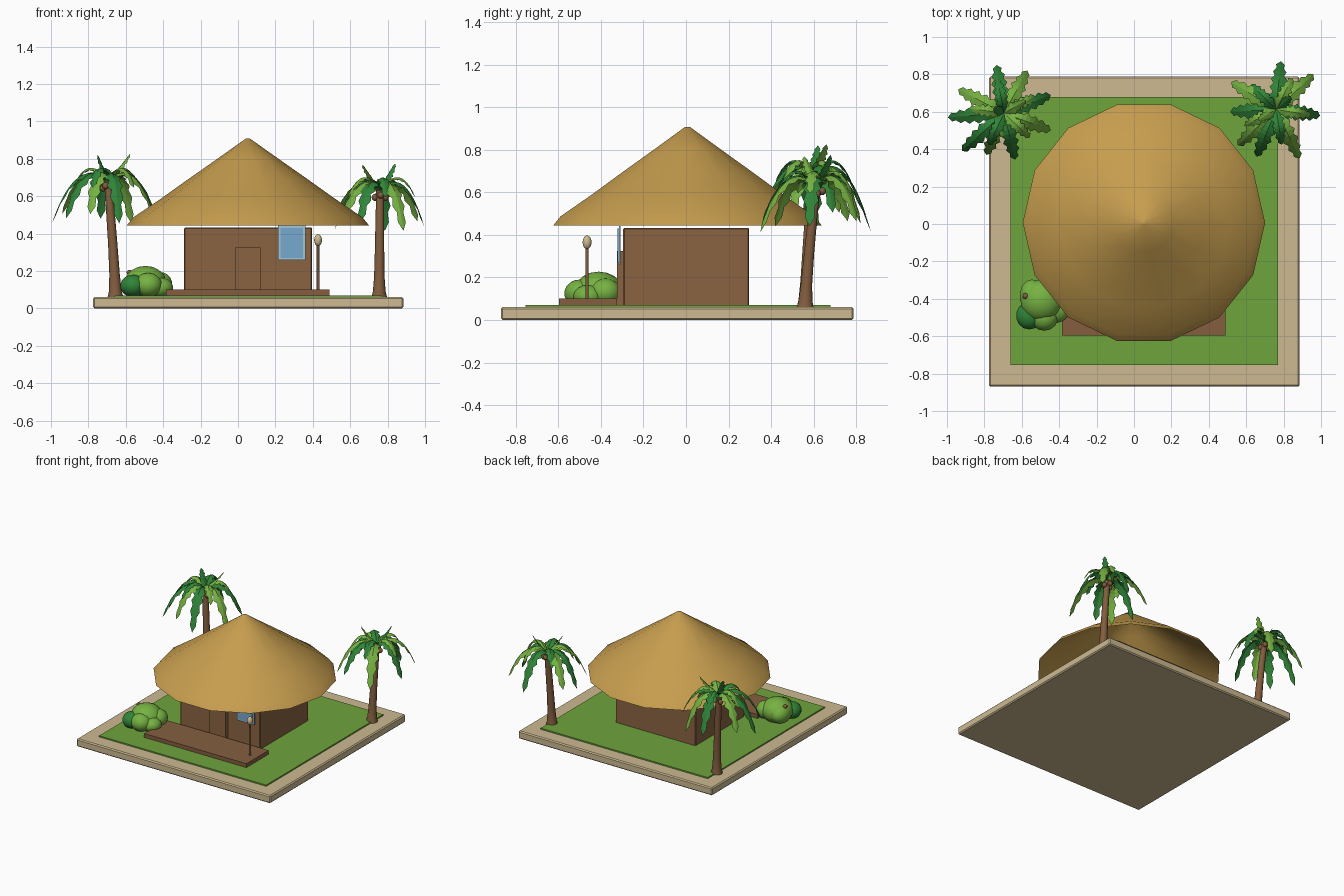
import bpy, bmesh, math
from mathutils import Vector, Matrix

if "Cube" in bpy.data.objects:
    bpy.data.objects.remove(bpy.data.objects["Cube"])

def material(name, r, g, b):
    m = bpy.data.materials.new(name)
    m.diffuse_color = [(c / 255 / 12.92 if c < 11 else ((c / 255 + 0.055) / 1.055) ** 2.4)
                       for c in (r, g, b)] + [1]
    m.use_nodes = True
    m.node_tree.nodes["Principled BSDF"].inputs["Base Color"].default_value = m.diffuse_color
    return m

SAND = material("sand", 205, 186, 145)
GRASS = material("grass_green", 110, 165, 60)
WALL = material("wall_brown", 138, 100, 66)
THATCH = material("thatch", 198, 157, 78)
DECK = material("deck_brown", 133, 95, 64)
TRUNK = material("trunk_brown", 130, 93, 62)
GLASS = material("window_blue", 118, 170, 205)
FRAME = material("frame_pale_blue", 165, 198, 215)
DARK = material("dark_leaf", 48, 132, 56)
LIGHT = material("light_leaf", 118, 178, 66)

def finish(name, bm, mats, smooth=None):
    me = bpy.data.meshes.new(name)
    bm.to_mesh(me)
    bm.free()
    for m in mats:
        me.materials.append(m)
    ob = bpy.data.objects.new(name, me)
    bpy.context.collection.objects.link(ob)
    if smooth:
        bpy.ops.object.select_all(action='DESELECT')
        ob.select_set(True)
        bpy.context.view_layer.objects.active = ob
        bpy.ops.object.shade_smooth_by_angle(angle=math.radians(smooth))
    return ob

def box(name, x0, x1, y0, y1, z0, z1, mat, bevel=0.0):
    bm = bmesh.new()
    bmesh.ops.create_cube(bm, size=1)
    for v in bm.verts:
        v.co = (x0 if v.co.x < 0 else x1, y0 if v.co.y < 0 else y1, z0 if v.co.z < 0 else z1)
    if bevel:
        bmesh.ops.bevel(bm, geom=bm.edges[:], offset=bevel, segments=1, affect='EDGES')
    return finish(name, bm, [mat])

def tube(name, rings, sides, mat, cap=True, smooth=50):
    """Loft of horizontal rings given as (x, y, z, radius)."""
    bm = bmesh.new()
    loops = [[bm.verts.new((x + r * math.cos(2 * math.pi * k / sides),
                            y + r * math.sin(2 * math.pi * k / sides), z))
              for k in range(sides)] for x, y, z, r in rings]
    for a, b in zip(loops, loops[1:]):
        for k in range(sides):
            n = (k + 1) % sides
            bm.faces.new((a[k], a[n], b[n], b[k]))
    if cap:
        bm.faces.new(loops[0][::-1])
    bm.faces.new(loops[-1])
    return finish(name, bm, [mat], smooth)

def ball(name, c, r, mat, segs=12):
    bm = bmesh.new()
    bmesh.ops.create_uvsphere(bm, u_segments=segs, v_segments=segs // 2 + 2, radius=1,
                              matrix=Matrix.Translation(c) @ Matrix.Diagonal((*r, 1)))
    return finish(name, bm, [mat], 60)

# ground
box("sand_base", -0.775, 0.885, -0.87, 0.788, 0.0, 0.06, SAND, 0.008)
box("lawn", -0.66, 0.77, -0.755, 0.678, 0.05, 0.07, GRASS)

# hut
box("hut_walls", -0.288, 0.396, -0.295, 0.297, 0.065, 0.432, WALL, 0.005)
box("door", -0.015, 0.12, -0.325, -0.29, 0.07, 0.325, WALL)
box("window_frame", 0.213, 0.36, -0.316, -0.307, 0.258, 0.442, FRAME)
box("window_glass", 0.226, 0.347, -0.323, -0.314, 0.27, 0.43, GLASS)
box("deck", -0.385, 0.49, -0.597, -0.325, 0.065, 0.10, DECK)

# open thatched roof with a slightly concave slope
RX, RY = 0.053, 0.007
tube("thatched_roof", [(RX, RY, z, r) for r, z in
     ((0.648, 0.443), (0.612, 0.487), (0.46, 0.59), (0.32, 0.69), (0.16, 0.802), (0.012, 0.907))],
     14, THATCH, cap=False)

# lamp
tube("lamp_post", [(0.428, -0.465, 0.09, 0.008), (0.428, -0.465, 0.35, 0.007)], 8, TRUNK)
ball("lamp_globe", (0.428, -0.465, 0.365), (0.021, 0.021, 0.032), SAND)

# bush made of overlapping blobs, the low ones darker
for i, (x, y, z, rx, ry, rz, m) in enumerate((
        (-0.495, -0.41, 0.135, 0.115, 0.115, 0.092, LIGHT),
        (-0.56, -0.49, 0.12, 0.072, 0.075, 0.06, DARK),
        (-0.48, -0.50, 0.125, 0.075, 0.072, 0.065, LIGHT),
        (-0.545, -0.385, 0.13, 0.068, 0.09, 0.07, LIGHT),
        (-0.415, -0.46, 0.11, 0.07, 0.07, 0.055, LIGHT),
        (-0.42, -0.38, 0.13, 0.07, 0.075, 0.065, LIGHT))):
    ball(f"bush_blob_{i + 1}", (x, y, z), (rx, ry, rz), m, 14)
ball("bush_fruit", (-0.58, -0.385, 0.192), (0.016, 0.016, 0.014), TRUNK, 8)

# palms
def add_frond(bm, hub, tip, lift, width, mat_index):
    """Folded leaf with toothed edges along a drooping arc."""
    hub, tip = Vector(hub), Vector(tip)
    flat = Vector((tip.x - hub.x, tip.y - hub.y, 0))
    ctrl = hub + flat * 0.58 + Vector((0, 0, lift))
    side = Vector((-flat.y, flat.x, 0)).normalized()
    n = 12
    rows = []
    for i in range(n + 1):
        t = i / n
        p = hub * (1 - t) ** 2 + ctrl * 2 * t * (1 - t) + tip * t * t
        w = width * (0.25 + 0.75 * math.sin(math.pi * min(1, t * 0.85 + 0.15)) ** 0.7)
        w *= (1.0 if i % 2 else 0.62) * (0.03 if i == n else 1)
        drop = Vector((0, 0, -0.45 * w))
        rows.append([bm.verts.new(p + side * w + drop), bm.verts.new(p),
                     bm.verts.new(p - side * w + drop)])
    for a, b in zip(rows, rows[1:]):
        for k in (0, 1):
            f = bm.faces.new((a[k], a[k + 1], b[k + 1], b[k]))
            f.material_index = mat_index

def palm(name, base, hub, tips, tip_z, uprights, phase):
    bx, by = base
    hx, hy, hz = hub
    rings = []
    for t, r in ((0, 0.043), (0.06, 0.034), (0.2, 0.028), (0.45, 0.025), (0.75, 0.023), (1, 0.021)):
        s = t ** 1.3
        rings.append((bx + (hx - bx) * s, by + (hy - by) * s, 0.055 + (hz - 0.06) * t, r))
    tube(name + "_trunk", rings, 10, TRUNK)
    bm = bmesh.new()
    # long drooping fronds
    for i, (x, y) in enumerate(tips):
        add_frond(bm, hub, (x, y, tip_z + 0.05 * ((i * 2) % 3) / 2), 0.14, 0.046, i % 2)
    # shorter inner fronds
    for i in range(5):
        a = phase + i * 2 * math.pi / 5
        add_frond(bm, hub, (hx + 0.19 * math.cos(a), hy + 0.19 * math.sin(a), hz - 0.04),
                  0.15, 0.036, (i + 1) % 2)
    # upright young fronds
    for i, tip in enumerate(uprights):
        add_frond(bm, hub, tip, 0.07, 0.03, 1 - i % 2)
    finish(name + "_fronds", bm, [DARK, LIGHT])
    # coconuts
    for i in range(4):
        a = phase + 0.6 + i * math.pi / 2
        ball(f"{name}_coconut_{i + 1}", (hx + 0.028 * math.cos(a), hy + 0.028 * math.sin(a),
             hz - 0.03 - 0.012 * (i % 2)), (0.018, 0.018, 0.019), TRUNK, 8)

palm("left_palm", (-0.655, 0.56), (-0.695, 0.593, 0.685),
     [(-0.995, 0.57), (-0.94, 0.72), (-0.735, 0.85), (-0.57, 0.82), (-0.445, 0.69),
      (-0.445, 0.50), (-0.635, 0.345), (-0.79, 0.37), (-0.92, 0.39)], 0.455,
     [(-0.578, 0.66, 0.825), (-0.75, 0.62, 0.82)], 0.5)
palm("right_palm", (0.755, 0.56), (0.76, 0.612, 0.635),
     [(0.785, 0.87), (0.96, 0.80), (0.995, 0.58), (0.885, 0.35), (0.655, 0.36),
      (0.555, 0.42), (0.515, 0.60), (0.52, 0.76)], 0.415,
     [(0.665, 0.555, 0.77), (0.84, 0.68, 0.775)], 1.1)
